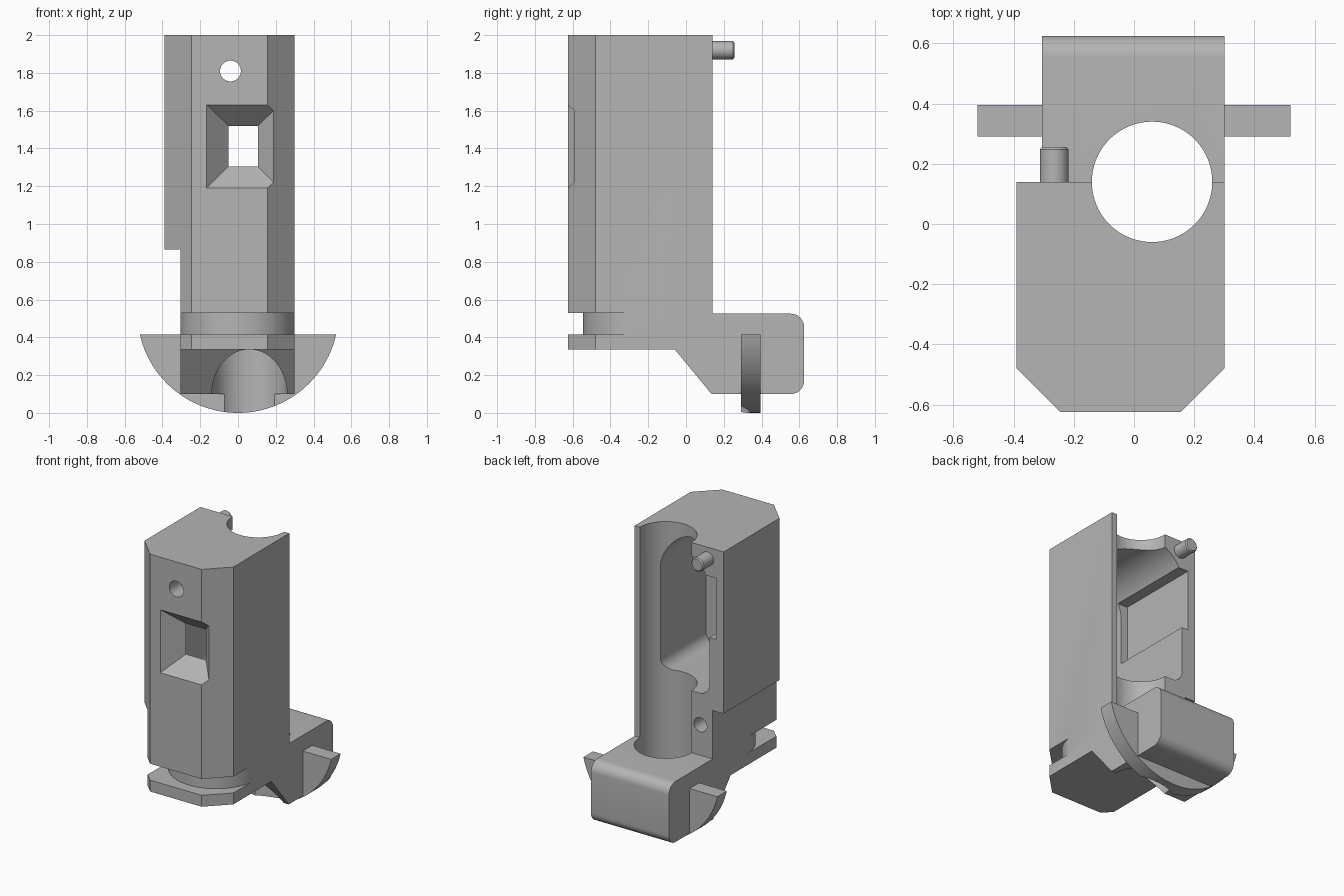
import bpy, bmesh
from math import pi, cos, sin, radians

cube = bpy.data.objects.get("Cube")
if cube:
    bpy.data.objects.remove(cube, do_unlink=True)

grey = bpy.data.materials.new("plain grey")
grey.use_nodes = True
colour = (0.46, 0.46, 0.46, 1)
grey.diffuse_color = colour
grey.node_tree.nodes["Principled BSDF"].inputs["Base Color"].default_value = colour


def place(axis, u, v, w):
    """Put profile point (u, v) at distance w along an axis."""
    return {"x": (w, u, v), "y": (u, w, v), "z": (u, v, w)}[axis]


def prism(name, points, axis, lo, hi, end_points=None):
    bm = bmesh.new()
    a = [bm.verts.new(place(axis, u, v, lo)) for u, v in points]
    b = [bm.verts.new(place(axis, u, v, hi)) for u, v in end_points or points]
    bm.faces.new(a)
    bm.faces.new(b[::-1])
    n = len(a)
    for i in range(n):
        j = (i + 1) % n
        bm.faces.new((a[i], b[i], b[j], a[j]))
    bmesh.ops.recalc_face_normals(bm, faces=bm.faces)
    mesh = bpy.data.meshes.new(name)
    bm.to_mesh(mesh)
    bm.free()
    mesh.materials.append(grey)
    ob = bpy.data.objects.new(name, mesh)
    bpy.context.collection.objects.link(ob)
    return ob


def arc(u, v, r, start, end, n):
    angles = [radians(start + (end - start) * i / n) for i in range(n + 1)]
    return [(u + r * cos(t), v + r * sin(t)) for t in angles]


def rect(u0, u1, v0, v1):
    return [(u0, v0), (u1, v0), (u1, v1), (u0, v1)]


def cylinder(name, u, v, r, axis, lo, hi, n=48):
    return prism(name, arc(u, v, r, 0, 360, n)[:-1], axis, lo, hi)


def combine(target, tool, operation):
    mod = target.modifiers.new("combine", "BOOLEAN")
    mod.operation = operation
    mod.solver = "EXACT"
    mod.object = tool
    bpy.context.view_layer.objects.active = target
    bpy.ops.object.modifier_apply(modifier=mod.name)
    bpy.data.objects.remove(tool, do_unlink=True)


def cut(tool):
    combine(body, tool, "DIFFERENCE")


def add(tool):
    combine(body, tool, "UNION")


# Tall column with chamfered front corners
body = prism("housing", [(-0.39, 0.14), (-0.39, -0.48), (-0.245, -0.625),
                         (0.155, -0.625), (0.3, -0.48), (0.3, 0.14)], "z", 0.335, 2)
cut(prism("side_step", rect(-0.6, -0.305, -1, 1), "z", 0.1, 0.865))

# Round neck groove above the flange
groove = prism("groove", rect(-0.6, 0.6, -0.9, -0.24), "z", 0.415, 0.53)
combine(groove, cylinder("neck", 0, -0.24, 0.305, "z", 0.3, 0.7, 96), "DIFFERENCE")
cut(groove)

# Rear foot block with sloped underside and rounded back
foot = [(0, 0.525), (-0.1, 0.385), (0.135, 0.1)]
foot += arc(0.555, 0.17, 0.07, -90, 0, 8) + arc(0.555, 0.455, 0.07, 0, 90, 8)
add(prism("foot", foot, "x", -0.305, 0.3))

# Cross plate: segment of a disc
add(prism("cross_plate", arc(0, 0.533, 0.533, 192.8, 347.2, 48), "y", 0.29, 0.395))

# Vertical round bore
cut(cylinder("bore", 0.06, 0.14, 0.2, "z", -0.5, 2.5, 80))

# Arched inner pocket with rounded bottom corners
pocket = arc(-0.04, 1.69, 0.24, 0, 180, 32)
pocket += arc(-0.2, 1.04, 0.08, 180, 270, 8) + arc(0.12, 1.04, 0.08, 270, 360, 8)
cut(prism("pocket", pocket, "y", -0.505, 0.27))
cut(prism("side_recess", rect(-0.33, 0, 1.37, 1.8), "y", -0.46, 0.27))

# Tapered front window and its square opening
cut(prism("window", rect(-0.18, 0.235, 1.175, 1.645), "y", -0.64, -0.505,
          rect(-0.05, 0.105, 1.305, 1.52)))
cut(prism("opening", rect(-0.05, 0.105, 1.305, 1.52), "y", -0.52, -0.4))

# Front through hole and rear blind hole
cut(cylinder("front_hole", -0.04, 1.81, 0.055, "y", -0.8, -0.4))
cut(cylinder("rear_hole", -0.21, 0.74, 0.05, "y", 0, 0.3))

# Locating pin with a small rim chamfer
add(cylinder("pin", -0.265, 1.92, 0.048, "y", 0.1, 0.248))
add(prism("pin_tip", arc(-0.265, 1.92, 0.048, 0, 360, 48)[:-1], "y", 0.248, 0.256,
          arc(-0.265, 1.92, 0.04, 0, 360, 48)[:-1]))

# Smooth curved walls, keep edges crisp
bpy.ops.object.select_all(action="DESELECT")
body.select_set(True)
bpy.context.view_layer.objects.active = body
bpy.ops.object.shade_smooth_by_angle(angle=radians(25))
